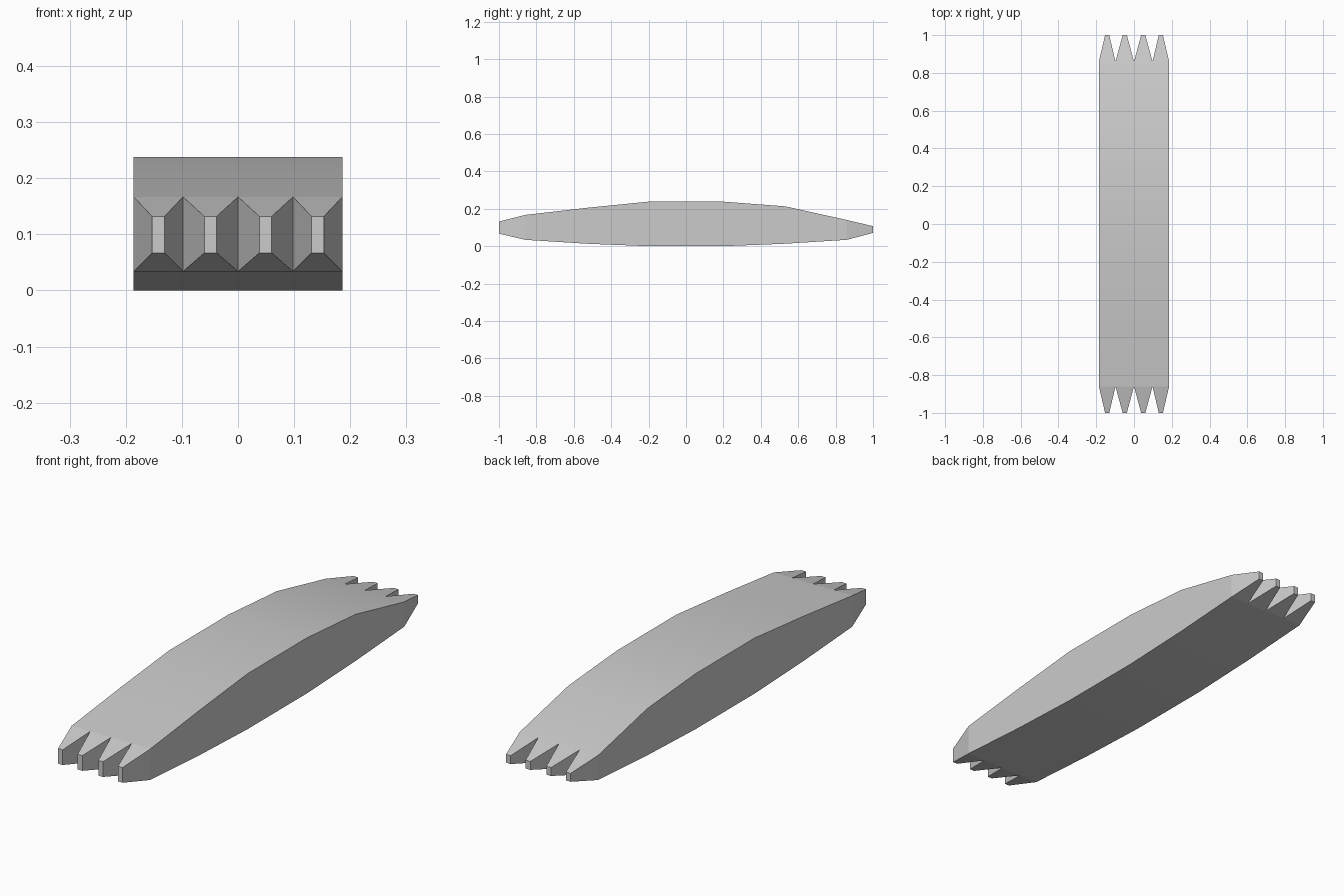
import bpy, bmesh, math

if "Cube" in bpy.data.objects:
    bpy.data.objects.remove(bpy.data.objects["Cube"], do_unlink=True)

grey = bpy.data.materials.new("light_grey")
grey.use_nodes = True
colour = (0.6, 0.6, 0.6, 1)
grey.diffuse_color = colour
grey.node_tree.nodes["Principled BSDF"].inputs["Base Color"].default_value = colour

# Side profile of the arched bar: y, bottom z, top z
PROFILE = [(-0.86, 0.034, 0.167), (-0.53, 0.013, 0.205), (-0.2, 0, 0.238),
           (0.2, 0, 0.238), (0.53, 0.013, 0.213), (0.86, 0.034, 0.14)]
# Tooth bases and tip centres across the width
BASES = [-0.186, -0.098, 0, 0.098, 0.186]
TIPS = [-0.142, -0.049, 0.049, 0.142]

bm = bmesh.new()


def ring(x0, x1, y, z0, z1):
    return [bm.verts.new(p) for p in
            ((x0, y, z0), (x1, y, z0), (x1, y, z1), (x0, y, z1))]


def bridge(a, b):
    for i in range(4):
        j = (i + 1) % 4
        bm.faces.new((a[i], a[j], b[j], b[i]))


# Arched body
rings = [ring(BASES[0], BASES[-1], *row) for row in PROFILE]
for a, b in zip(rings, rings[1:]):
    bridge(a, b)

# Four tapered teeth on each end
for row, tip_y, low, high in ((PROFILE[0], -1, 0.067, 0.132),
                              (PROFILE[-1], 1, 0.071, 0.107)):
    for left, right, centre in zip(BASES, BASES[1:], TIPS):
        base = ring(left, right, *row)
        tip = ring(centre - 0.011, centre + 0.011, tip_y, low, high)
        if tip_y > 0:
            bridge(base, tip)
            bm.faces.new(tip)
        else:
            bridge(tip, base)
            bm.faces.new(tip[::-1])

# Smooth along the arch, crisp everywhere else; teeth keep flat sides
for f in bm.faces:
    f.smooth = True
bm.normal_update()
for e in bm.edges:
    if len(e.link_faces) == 2 and e.calc_face_angle() > math.radians(30):
        e.smooth = False

mesh = bpy.data.meshes.new("toothed_bar")
bm.to_mesh(mesh)
bm.free()
mesh.materials.append(grey)
bar = bpy.data.objects.new("toothed_bar", mesh)
bpy.context.collection.objects.link(bar)
